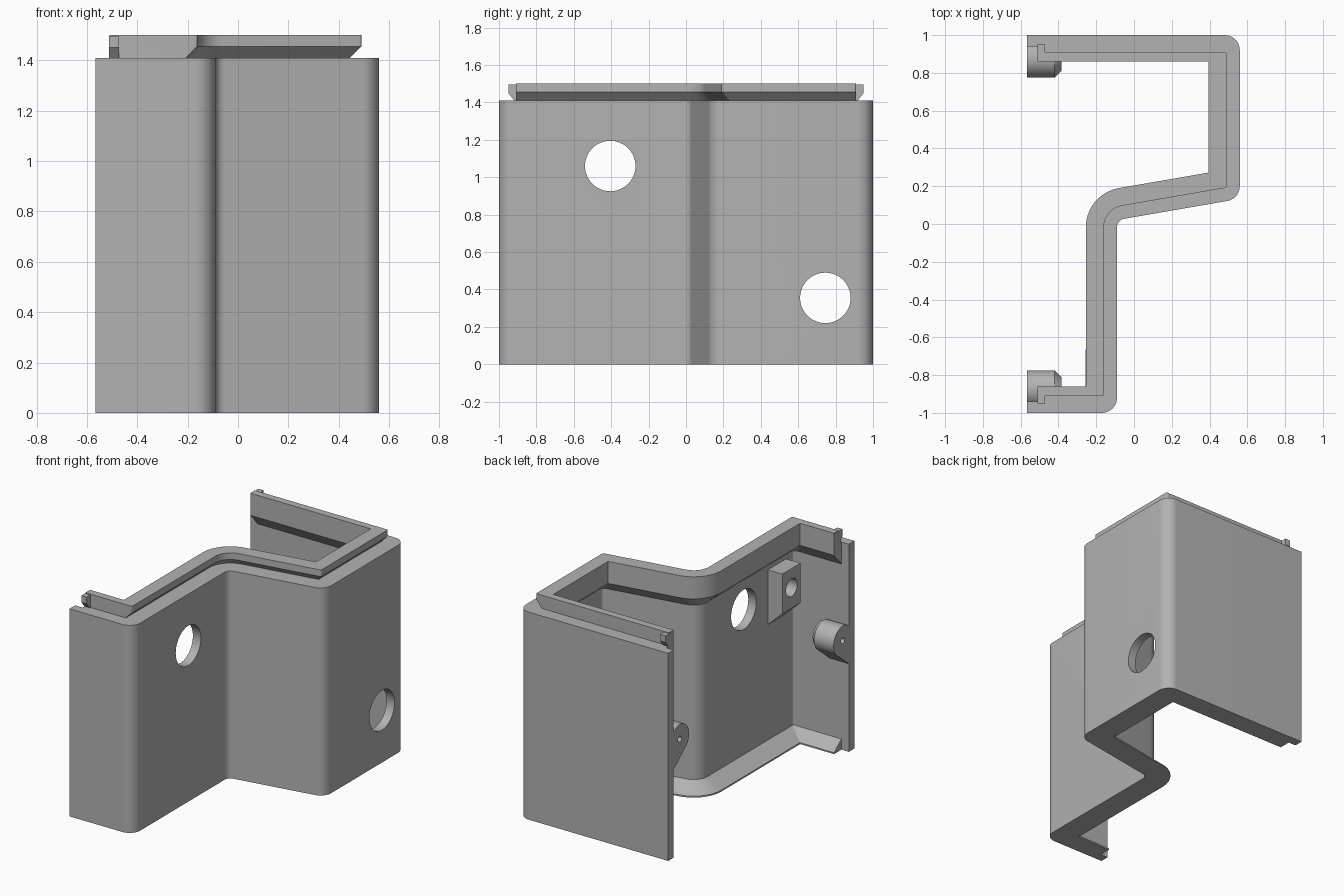
import bpy, bmesh, math
from mathutils import Vector

if "Cube" in bpy.data.objects:
    bpy.data.objects.remove(bpy.data.objects["Cube"])

grey = bpy.data.materials.new("plain grey")
grey.diffuse_color = (0.45, 0.45, 0.45, 1)
grey.use_nodes = True
grey.node_tree.nodes["Principled BSDF"].inputs["Base Color"].default_value = grey.diffuse_color


def finish(name, bm):
    bmesh.ops.recalc_face_normals(bm, faces=bm.faces)
    me = bpy.data.meshes.new(name)
    bm.to_mesh(me)
    bm.free()
    me.materials.append(grey)
    ob = bpy.data.objects.new(name, me)
    bpy.context.collection.objects.link(ob)
    return ob


def smooth(ob):
    bpy.ops.object.select_all(action='DESELECT')
    ob.select_set(True)
    bpy.context.view_layer.objects.active = ob
    bpy.ops.object.shade_smooth_by_angle(angle=math.radians(30))


def loft(name, rings):
    """Closed rings joined in order, capped at both ends."""
    bm = bmesh.new()
    vs = [[bm.verts.new(p) for p in r] for r in rings]
    n = len(vs[0])
    for a, b in zip(vs, vs[1:]):
        for j in range(n):
            k = (j + 1) % n
            bm.faces.new((a[j], a[k], b[k], b[j]))
    bm.faces.new(vs[0])
    bm.faces.new(vs[-1])
    return finish(name, bm)


def cylinder_x(name, x0, x1, y, z, r, n=48):
    ring = [(y + r * math.cos(i * math.tau / n), z + r * math.sin(i * math.tau / n)) for i in range(n)]
    return loft(name, [[(x, a, b) for a, b in ring] for x in (x0, x1)])


def cut(ob, cutter):
    m = ob.modifiers.new("cut", 'BOOLEAN')
    m.operation, m.solver, m.object = 'DIFFERENCE', 'EXACT', cutter
    bpy.context.view_layer.objects.active = ob
    bpy.ops.object.modifier_apply(modifier=m.name)
    bpy.data.objects.remove(cutter)


# Plan path: stepped outline offset inwards by d (long sides) and e (end walls)
SLOPE = math.radians(9.8)


def plan(d, e, x0):
    t = math.tan(SLOPE)
    sy = lambda x: 0.021 + t * (x + 0.09) + d / math.cos(SLOPE)
    xa, xb = -0.09 - d, 0.56 - d
    pts = [Vector(p) for p in [(x0, -1 + e), (xa, -1 + e), (xa, sy(xa)),
                               (xb, sy(xb)), (xb, 1 - e), (x0, 1 - e)]]
    convex = max(0.08 - d, 0.002)
    out = [pts[0]]
    for i, r in zip(range(1, 5), (convex, 0.045 + d, convex, convex)):
        p = pts[i]
        u, v = (pts[i - 1] - p).normalized(), (pts[i + 1] - p).normalized()
        half = u.angle(v) / 2
        c = p + (u + v).normalized() * (r / math.sin(half))
        a, b = p + u * (r / math.tan(half)) - c, p + v * (r / math.tan(half)) - c
        for k in range(11):
            s = k / 10
            w = a.angle(b)
            out.append(c + (a * math.sin((1 - s) * w) + b * math.sin(s * w)) / math.sin(w))
    return out + [pts[5]]


def sweep(name, profile, x0):
    lines = [[(p.x, p.y, z) for p in plan(d, e, x0)] for d, e, z in profile]
    return loft(name, list(zip(*lines)))


# Main wall
wall = sweep("wall", [(0, 0, 0), (0, 0, 1.41), (0.06, 0.06, 1.41), (0.06, 0.06, 0)], -0.566)
for x, y, z in ((-0.12, -0.405, 1.06), (0.53, 0.745, 0.355)):
    cut(wall, cylinder_x("hole_cutter", x - 0.12, x + 0.12, y, z, 0.135))
smooth(wall)

# Top lip with snap undercut, and bottom ledge
smooth(sweep("top_lip", [(0.05, 0.05, 1.25), (0.165, 0.14, 1.35), (0.165, 0.14, 1.5),
                         (0.07, 0.09, 1.5), (0.07, 0.09, 1.455), (0.115, 0.09, 1.41),
                         (0.05, 0.05, 1.41)], -0.51))
smooth(sweep("bottom_ledge", [(0.05, 0.05, 0), (0.165, 0.14, 0), (0.165, 0.14, 0.01),
                              (0.05, 0.05, 0.08)], -0.51))

for side, label in ((-1, "front"), (1, "back")):
    # Clip tab at the open end of the lip
    loft(label + "_clip_tab", [[(x, side * y, z) for y, z in
                                ((0.87, 1.40), (0.91, 1.40), (0.95, 1.45), (0.95, 1.495), (0.87, 1.495))]
                               for x in (-0.512, -0.472)])

    # Screw boss: round body tapering down to the end wall
    cy, cz, r = 0.875, 0.78, 0.1
    prof = [(cy + r * math.cos(math.radians(a)), cz + r * math.sin(math.radians(a)))
            for a in range(0, 226, 9)] + [(0.95, 0.59), (0.975, 0.59)]
    boss = loft(label + "_screw_boss", [[(x, side * (0.95 + (y - 0.95) * s), cz + (z - cz) * s)
                                         for y, z in prof]
                                        for x, s in ((-0.566, 1), (-0.42, 1), (-0.385, 0.8))])
    cut(boss, cylinder_x("screw_cutter", -0.6, -0.44, side * cy, cz, 0.02, 16))
    smooth(boss)

# Nut holder block with sloped underside
block = loft("nut_block", [[(x, y, z) for x, z in
                            ((-0.12, 1.23), (-0.258, 1.23), (-0.258, 0.96), (-0.12, 0.83))]
                           for y in (-0.86, -0.665)])
cut(block, cylinder_x("nut_cutter", -0.3, -0.16, -0.765, 1.1, 0.06, 32))
smooth(block)
